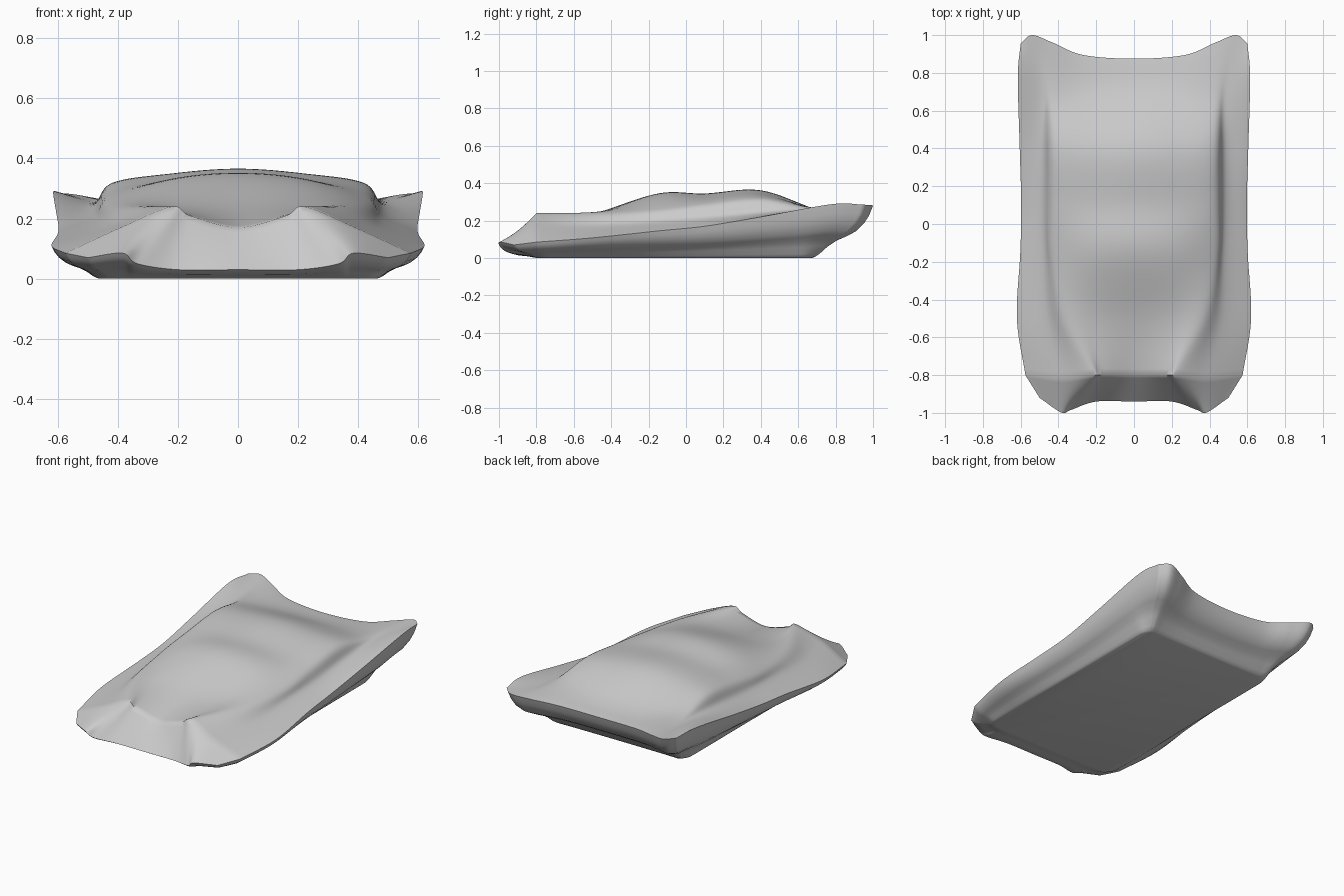
import bpy, bmesh
from mathutils import Vector

if "Cube" in bpy.data.objects:
    bpy.data.objects.remove(bpy.data.objects["Cube"])

# Lengthwise curves of the upper skin, nose to tail, from the centre line out to the rim
CENTRE = [(0, -.94, .03), (0, -.8, .17), (0, -.5, .235), (0, -.15, .345),
          (0, .1, .345), (0, .4, .362), (0, .71, .255), (0, .875, .225)]
DECK = [(.2, -.94, .03), (.16, -.8, .21), (.2, -.5, .24), (.22, -.15, .325),
        (.22, .1, .33), (.22, .4, .347), (.22, .71, .257), (.27, .895, .235)]
DECK_EDGE = [(.335, -.985, .05), (.22, -.8, .24), (.36, -.5, .24), (.42, -.15, .26),
             (.42, .1, .29), (.42, .4, .318), (.42, .68, .27), (.43, .96, .26)]
VALLEY = [(.385, -.998, .085), (.38, -.82, .175), (.465, -.5, .17), (.48, -.15, .195),
          (.485, .1, .213), (.485, .4, .24), (.495, .7, .258), (.54, 1.0, .28)]
RIM = [(.5, -.92, .07), (.575, -.8, .085), (.62, -.5, .108), (.602, -.15, .145),
       (.597, .1, .17), (.605, .4, .22), (.615, .78, .288), (.6, .955, .285)]

STEPS = 9


def spline(points, steps=STEPS):
    """Smooth curve through the points, with straight extrapolated ends."""
    p = [2 * points[0] - points[1], *points, 2 * points[-1] - points[-2]]
    out = []
    for i in range(1, len(p) - 2):
        a, b, c, d = p[i - 1:i + 3]
        for k in range(steps):
            t = k / steps
            out.append(.5 * (2 * b + (c - a) * t + (2 * a - 5 * b + 4 * c - d) * t * t
                             + (3 * b - a - 3 * c + d) * t ** 3))
    return out + [points[-1]]


def lengthwise(points):
    """Straight nose panel, then a smooth run to the tail."""
    p = [Vector(q) for q in points]
    nose = [p[0].lerp(p[1], k / STEPS) for k in range(STEPS)]
    return nose + spline(p[1:])


half = [lengthwise(c) for c in (CENTRE, DECK, DECK_EDGE, VALLEY, RIM)]
mirrored = [[Vector((-v.x, v.y, v.z)) for v in c] for c in half[:0:-1]]
curves = mirrored + half
rows = [spline(list(section)) for section in zip(*curves)]

# Upper skin
bm = bmesh.new()
grid = [[bm.verts.new(v) for v in row] for row in rows]
for r0, r1 in zip(grid, grid[1:]):
    for a, b, c, d in zip(r0, r0[1:], r1[1:], r1):
        bm.faces.new((a, b, c, d))

# Underside: rings from the rim down to a flat rounded floor
rim = (grid[0] + [r[-1] for r in grid[1:-1]] + grid[-1][::-1]
       + [r[0] for r in grid[-2:0:-1]])
PROFILE = [(.06, .82), (.14, .67), (.28, .51), (.42, .42), (.58, .34),
           (.73, .22), (.86, .08), (.94, .02), (1, 0)]


def floor_point(p):
    inner = Vector((max(-.4, min(.4, p.x)), max(-.73, min(.61, p.y)), 0))
    out = Vector((p.x, p.y, 0)) - inner
    return inner + out.normalized() * .06


start = [v.co.copy() for v in rim]
ring = rim
for t, h in PROFILE:
    lower = []
    for p in start:
        q = p.lerp(floor_point(p), t)
        q.z = p.z * h
        lower.append(bm.verts.new(q))
    n = len(ring)
    for i in range(n):
        j = (i + 1) % n
        bm.faces.new((ring[j], ring[i], lower[i], lower[j]))
    ring = lower
bm.faces.new(ring)

low = min(v.co.z for v in bm.verts)
for v in bm.verts:
    v.co.z -= low
bmesh.ops.recalc_face_normals(bm, faces=bm.faces)

mesh = bpy.data.meshes.new("body_shell")
bm.to_mesh(mesh)
bm.free()
body = bpy.data.objects.new("body_shell", mesh)
bpy.context.collection.objects.link(body)
bpy.context.view_layer.objects.active = body
body.select_set(True)
bpy.ops.object.shade_smooth_by_angle(angle=.9)
